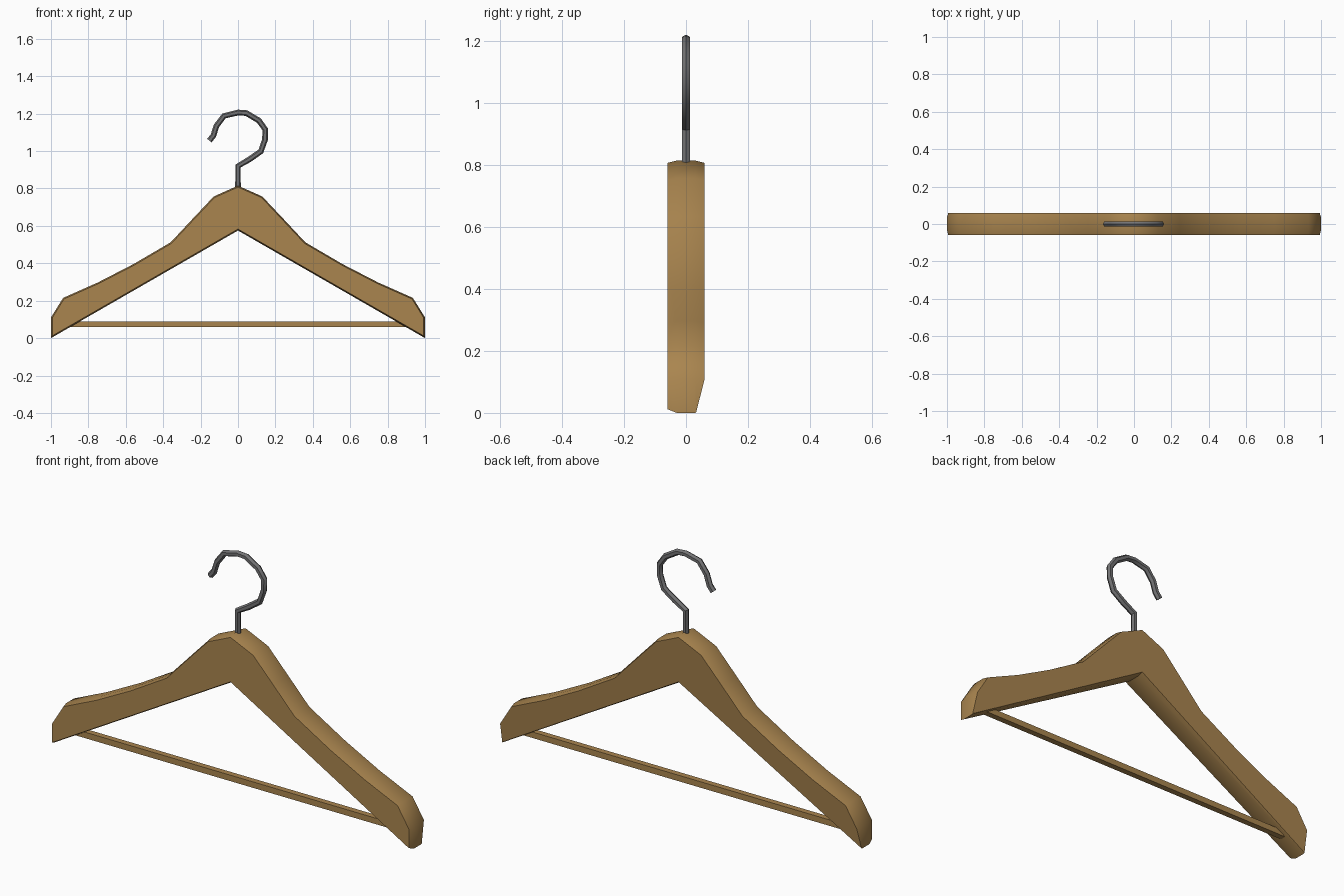
import bpy, bmesh, math

cube = bpy.data.objects.get("Cube")
if cube:
    bpy.data.objects.remove(cube, do_unlink=True)


def make_material(name, rgb, metallic=0.0):
    mat = bpy.data.materials.new(name)
    mat.use_nodes = True
    mat.diffuse_color = (*rgb, 1)
    bsdf = mat.node_tree.nodes["Principled BSDF"]
    bsdf.inputs["Base Color"].default_value = (*rgb, 1)
    bsdf.inputs["Metallic"].default_value = metallic
    return mat


def add_object(name, bm, mat):
    mesh = bpy.data.meshes.new(name)
    bm.to_mesh(mesh)
    bm.free()
    mesh.materials.append(mat)
    obj = bpy.data.objects.new(name, mesh)
    bpy.context.collection.objects.link(obj)
    return obj


def smooth(obj, degrees):
    bpy.ops.object.select_all(action="DESELECT")
    obj.select_set(True)
    bpy.context.view_layer.objects.active = obj
    bpy.ops.object.shade_smooth_by_angle(angle=math.radians(degrees))


wood = make_material("warm wood", (0.40, 0.235, 0.078))
steel = make_material("grey steel", (0.17, 0.17, 0.175))

# Wooden shoulders: half outline from the neck to the tip, mirrored
half = [(0.13, 0.757), (0.245, 0.635), (0.36, 0.512), (0.56, 0.395),
        (0.75, 0.297), (0.935, 0.215), (1.0, 0.11), (1.0, 0.0)]
outline = [(0, 0.815)] + half + [(0, 0.575)] + [(-x, z) for x, z in reversed(half)]
core = 0.03
bm = bmesh.new()
front = bm.faces.new([bm.verts.new((x, -core, z)) for x, z in outline])
ext = bmesh.ops.extrude_face_region(bm, geom=[front], use_keep_orig=True)
bmesh.ops.translate(bm, vec=(0, 2 * core, 0),
                    verts=[v for v in ext["geom"] if isinstance(v, bmesh.types.BMVert)])
bmesh.ops.recalc_face_normals(bm, faces=bm.faces)

# Crowned edges: each flat cap steps outwards and slightly inwards
caps = [f for f in bm.faces if abs(f.normal.y) > 0.9]
bmesh.ops.inset_region(bm, faces=caps, thickness=0.007, depth=core,
                       use_even_offset=True)

# Rear tips taper in to the core
for v in bm.verts:
    if v.co.y > 0.04 and v.co.z < 0.06:
        v.co = (math.copysign(1.0, v.co.x), 0.033, 0.003)
shoulders = add_object("wooden_shoulders", bm, wood)
smooth(shoulders, 50)

# Trouser bar across the bottom
bm = bmesh.new()
bmesh.ops.create_cube(bm, size=1)
bmesh.ops.scale(bm, vec=(1.84, 0.03, 0.03), verts=bm.verts)
bmesh.ops.translate(bm, vec=(0, 0, 0.073), verts=bm.verts)
add_object("trouser_bar", bm, wood)

# Steel hook: faceted tube along a bent path
path = [(0, 0.78), (0, 0.92), (0.06, 0.955), (0.122, 0.998), (0.144, 1.06),
        (0.146, 1.115), (0.112, 1.163), (0.045, 1.203), (0, 1.206),
        (-0.075, 1.188), (-0.115, 1.135), (-0.132, 1.082), (-0.153, 1.056)]
curve = bpy.data.curves.new("hook", "CURVE")
curve.dimensions = "3D"
curve.bevel_depth = 0.0155
curve.bevel_resolution = 1
curve.use_fill_caps = True
spline = curve.splines.new("POLY")
spline.points.add(len(path) - 1)
for point, (x, z) in zip(spline.points, path):
    point.co = (x, 0, z, 1)
curve.materials.append(steel)
hook = bpy.data.objects.new("hook", curve)
bpy.context.collection.objects.link(hook)
bpy.ops.object.select_all(action="DESELECT")
hook.select_set(True)
bpy.context.view_layer.objects.active = hook
bpy.ops.object.convert(target="MESH")
smooth(hook, 40)
